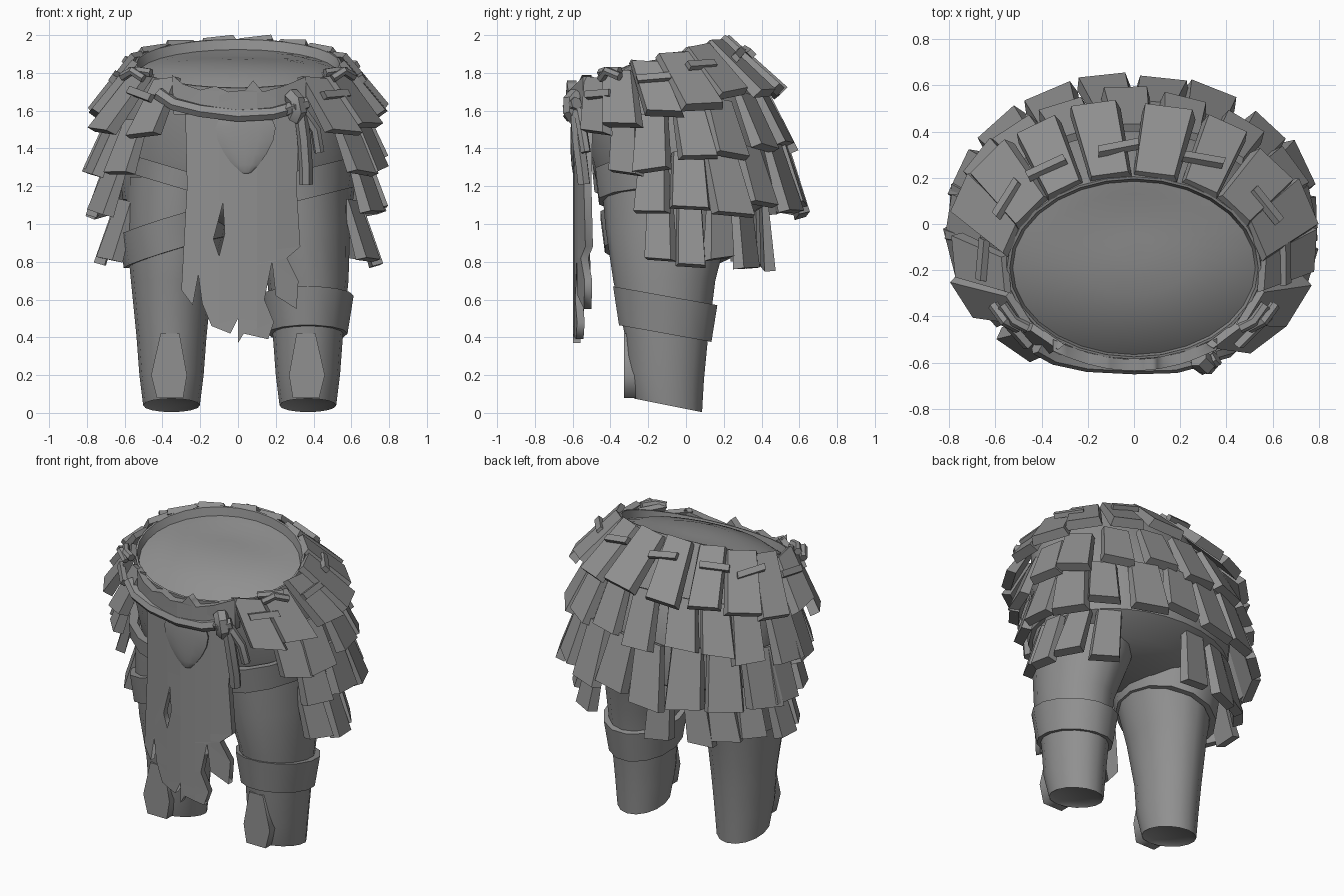
import bpy, bmesh, math, random
from mathutils import Vector, Matrix

random.seed(4)
cube = bpy.data.objects.get("Cube")
if cube:
    bpy.data.objects.remove(cube, do_unlink=True)

grey = bpy.data.materials.new("plain grey")
grey.use_nodes = True
grey.diffuse_color = (0.28, 0.28, 0.28, 1)
grey.node_tree.nodes["Principled BSDF"].inputs["Base Color"].default_value = grey.diffuse_color


def finish(bm, name, smooth=False):
    bmesh.ops.recalc_face_normals(bm, faces=bm.faces)
    mesh = bpy.data.meshes.new(name)
    bm.to_mesh(mesh)
    bm.free()
    obj = bpy.data.objects.new(name, mesh)
    bpy.context.collection.objects.link(obj)
    mesh.materials.append(grey)
    if smooth:
        bpy.ops.object.select_all(action="DESELECT")
        obj.select_set(True)
        bpy.context.view_layer.objects.active = obj
        bpy.ops.object.shade_smooth_by_angle(angle=math.radians(38))
    return obj


def loft(name, rings, sides=24, loop=False):
    """Rings are (z, cx, cy, rx, ry, slope_x, slope_y)."""
    bm = bmesh.new()
    rows = []
    for z, cx, cy, rx, ry, sx, sy in rings:
        row = []
        for i in range(sides):
            a = math.tau * i / sides
            x, y = rx * math.cos(a), ry * math.sin(a)
            row.append(bm.verts.new((cx + x, cy + y, z + sx * x + sy * y)))
        rows.append(row)
    pairs = list(zip(rows, rows[1:])) + ([(rows[-1], rows[0])] if loop else [])
    for a, b in pairs:
        for i in range(sides):
            j = (i + 1) % sides
            bm.faces.new((a[i], a[j], b[j], b[i]))
    if not loop:
        bm.faces.new(rows[0])
        bm.faces.new(rows[-1])
    return finish(bm, name, True)


def band(name, z, h, cx, cy, rx, ry, flare, sx=0, sy=0):
    t = 0.05
    return loft(name, [(z + h, cx, cy, rx - t, ry - t, sx, sy), (z + h, cx, cy, rx + flare, ry + flare, sx, sy),
                       (z - h, cx, cy, rx - flare, ry - flare, sx, sy),
                       (z - h, cx, cy, rx - t, ry - t, sx, sy)], 14, True)


def curve_mesh(name, curve):
    obj = bpy.data.objects.new(name, curve)
    bpy.context.collection.objects.link(obj)
    bpy.context.view_layer.update()
    mesh = bpy.data.meshes.new_from_object(obj.evaluated_get(bpy.context.evaluated_depsgraph_get()))
    bm = bmesh.new()
    bm.from_mesh(mesh)
    bpy.data.objects.remove(obj)
    bmesh.ops.remove_doubles(bm, verts=bm.verts, dist=0.0005)
    return bm


def add_spline(curve, pts, closed):
    s = curve.splines.new("POLY")
    s.points.add(len(pts) - 1)
    for p, co in zip(s.points, pts):
        p.co = (*co, 1)
    s.use_cyclic_u = closed


def cloth(name, outlines, y, depth, bend=0.0, cuts=()):
    """Upright sheet cut from x/z outlines, bent back toward its sides."""
    c = bpy.data.curves.new(name, "CURVE")
    c.dimensions, c.fill_mode, c.extrude = "2D", "BOTH", depth
    for pts in outlines:
        add_spline(c, [(x, z, 0) for x, z in pts], True)
    bm = curve_mesh(name, c)
    bm.transform(Matrix.Translation((0, y, 0)) @ Matrix.Rotation(math.pi / 2, 4, "X"))
    for x in cuts:
        bmesh.ops.bisect_plane(bm, geom=bm.verts[:] + bm.edges[:] + bm.faces[:],
                               plane_co=(x, 0, 0), plane_no=(1, 0, 0))
    for v in bm.verts:
        v.co.y += bend * v.co.x ** 2
    return finish(bm, name)


def rope(name, pts, radius):
    c = bpy.data.curves.new(name, "CURVE")
    c.dimensions, c.bevel_depth, c.bevel_resolution, c.use_fill_caps = "3D", radius, 1, True
    add_spline(c, pts, False)
    return finish(curve_mesh(name, c), name, True)


def on_ring(ring, a):
    cy, rx, ry, z, slope = ring
    return Vector((rx * math.sin(a), cy + ry * math.cos(a), z + slope * math.cos(a)))


def tangent(ring, a):
    return Vector((ring[1] * math.cos(a), -ring[2] * math.sin(a), 0)).normalized()


def slab(bm, top, bottom, side, w0, w1, t0, t1):
    """Tapered block from top to bottom; its back lies on the line."""
    out = side.cross(bottom - top).normalized()
    if out.z < 0:
        out = -out
    vs = []
    for p, w, t in ((top, w0, t0), (bottom, w1, t1)):
        for s, o in ((-0.5, 0), (0.5, 0), (0.44, t), (-0.44, t)):
            vs.append(bm.verts.new(p + side * s * w + out * o))
    bm.faces.new(vs[:4])
    bm.faces.new(vs[4:])
    for i in range(4):
        j = (i + 1) % 4
        bm.faces.new((vs[i], vs[j], vs[4 + j], vs[4 + i]))


def tier(name, upper, lower, angles, width):
    bm = bmesh.new()
    for deg in angles:
        a = math.radians(deg + random.uniform(-2, 2))
        top, low = on_ring(upper, a), on_ring(lower, a)
        side = tangent(lower, a)
        low += side * random.uniform(-0.03, 0.03)
        low += (low - top) * random.uniform(-0.12, 0.07)
        side = (side + Vector((0, 0, random.uniform(-0.15, 0.15)))).normalized()
        w = width * random.uniform(0.9, 1.1)
        slab(bm, top, low, side, w * 0.82, w, 0.035, 0.06)
    return finish(bm, name)


def spread(n, limit):
    return [-limit + 2 * limit * i / (n - 1) for i in range(n)]


# Hips: outside up from the crotch over a bulging seat, over the thin rim, then a low domed cap
loft("hips", [(0.98, 0, -0.06, 0.2, 0.15, 0, 0), (1.03, 0, -0.03, 0.48, 0.34, 0, 0),
              (1.13, 0, 0.01, 0.61, 0.46, 0, 0), (1.36, 0, 0, 0.64, 0.5, 0, 0.06),
              (1.6, 0, -0.09, 0.625, 0.47, 0, 0.2), (1.85, 0, -0.19, 0.55, 0.395, 0, 0.33),
              (1.85, 0, -0.19, 0.538, 0.385, 0, 0.33), (1.8, 0, -0.19, 0.525, 0.375, 0, 0.33),
              (1.84, 0, -0.17, 0.42, 0.3, 0, 0.24), (1.865, 0, -0.13, 0.26, 0.18, 0, 0.14),
              (1.875, 0, -0.11, 0.08, 0.06, 0, 0.1)], 28)

# Legs with slanted, hollow ends and shin plates
for name, s, cx in (("left", 1, 0.37), ("right", -1, 0.352)):
    loft(name + "_leg", [(1.25, 0.3 * s, -0.08, 0.29, 0.37, 0, 0), (0.97, 0.325 * s, -0.1, 0.268, 0.325, 0, 0),
                         (0.7, cx * s, -0.115, 0.215, 0.27, 0, 0), (0.4, cx * s, -0.105, 0.185, 0.22, 0, -0.08),
                         (0.2, cx * s, -0.11, 0.17, 0.205, 0, -0.12), (0.04, cx * s, -0.095, 0.15, 0.18, 0, -0.2),
                         (0.06, cx * s, -0.095, 0.12, 0.15, 0, -0.2)], 16)
    cloth(name + "_shin_plate", [[(s * x, z) for x, z in
          ((0.31, 0.42), (0.41, 0.42), (0.46, 0.2), (0.43, 0.08), (0.29, 0.08), (0.27, 0.2))]], -0.297, 0.03)

# Leg wrappings
band("left_shin_band", 0.52, 0.1, 0.368, -0.11, 0.228, 0.267, 0.016, 0, -0.18)
band("left_thigh_band", 1.2, 0.08, 0.31, -0.08, 0.315, 0.4, 0.01, 0.25, 0)
band("right_thigh_band", 0.94, 0.09, -0.33, -0.1, 0.287, 0.35, 0.012, 0.3, -0.05)
band("right_hip_strap", 1.24, 0.05, -0.31, -0.08, 0.31, 0.42, 0.005, -0.3, 0)

# Overlapping tiers of slabs; rings are (cy, rx, ry, z, front-back slope)
rim = (-0.19, 0.54, 0.39, 1.85, 0.12)
rim_low = (-0.08, 0.755, 0.56, 1.55, 0.14)
tier("tier_one", rim, rim_low, spread(14, 136), 0.22)
tier("tier_two", (-0.07, 0.63, 0.47, 1.6, 0.1), (-0.03, 0.745, 0.56, 1.29, 0.1), spread(13, 122), 0.225)
tier("tier_three", (0, 0.65, 0.5, 1.37, 0.05), (0.03, 0.74, 0.56, 1.05, 0.01), spread(12, 108), 0.225)
tier("tier_four", (-0.01, 0.61, 0.41, 1.12, 0), (0, 0.7, 0.41, 0.79, -0.02),
     [-108, -87, -66, -46, -28, -10, 46, 66, 87, 108], 0.18)

# Small toggles that pin the top tier
bm = bmesh.new()
for deg in (-128, -90, -58, -36, -6, 28, 62, 92, 128):
    a = math.radians(deg)
    mid = on_ring(rim, a).lerp(on_ring(rim_low, a), 0.34)
    side = tangent(rim_low, a)
    down = (on_ring(rim_low, a) - on_ring(rim, a)).normalized()
    out = side.cross(down)
    out = out if out.z > 0 else -out
    along = (side + down * random.uniform(-0.3, 0.3)).normalized()
    mid += out * 0.04
    slab(bm, mid - along * 0.09, mid + along * 0.09, down, 0.045, 0.045, 0.03, 0.03)
finish(bm, "toggles")

# Torn front apron with a slit, and its ragged upper fold
bends = (-0.2, -0.1, 0, 0.1, 0.2)
edge = [(-0.28, 1.63), (0.33, 1.63), (0.31, 1.2), (0.33, 0.88), (0.26, 0.82),
        (0.32, 0.7), (0.31, 0.55), (0.2, 0.62), (0.18, 0.8), (0.14, 0.6), (0.19, 0.48), (0.16, 0.39),
        (0.03, 0.42), (0, 0.37), (0, 0.5), (-0.04, 0.42), (-0.14, 0.46), (-0.19, 0.58), (-0.21, 0.73),
        (-0.24, 0.57), (-0.3, 0.65), (-0.27, 1.2)]
slit = [(-0.08, 1.11), (-0.07, 0.95), (-0.1, 0.83), (-0.13, 0.92)]
cloth("apron", [edge, slit], -0.578, 0.02, 0.6, bends)
fold = [(-0.35, 1.79), (-0.29, 1.74), (-0.2, 1.71), (-0.12, 1.73), (-0.05, 1.7), (0.04, 1.71), (0.08, 1.76),
        (0.13, 1.7), (0.24, 1.73), (0.36, 1.78), (0.36, 1.58), (-0.34, 1.58)]
cloth("apron_top_fold", [fold], -0.61, 0.025, 0.7, bends)

# Soft swag fold on the apron
bm = bmesh.new()
bmesh.ops.create_uvsphere(bm, u_segments=14, v_segments=8, radius=1)
for v in bm.verts:
    v.co = (0.04 + v.co.x * (0.15 + 0.07 * v.co.z), -0.592 + v.co.y * 0.02, 1.44 + v.co.z * 0.18)
finish(bm, "swag_fold", True)

# Belt rope, side lashings, knot and hanging ends
rope("belt", [(-0.42, -0.53, 1.69), (-0.34, -0.575, 1.635), (-0.2, -0.605, 1.6),
              (0, -0.615, 1.575), (0.18, -0.61, 1.585), (0.31, -0.575, 1.62)], 0.036)
for s in (-1, 1):
    for k in range(2):
        x = s * (0.52 + 0.04 * k)
        rope("lashing", [(x - 0.06 * s, -0.45, 1.8 - 0.03 * k), (x, -0.42, 1.81), (x + 0.05 * s, -0.35, 1.81 - 0.03 * k)], 0.024)
rope("knot", [(0.28, -0.58, 1.68), (0.31, -0.61, 1.65), (0.32, -0.61, 1.6), (0.3, -0.58, 1.56)], 0.045)
rope("knot_wrap", [(0.25, -0.58, 1.6), (0.3, -0.62, 1.62), (0.36, -0.58, 1.64)], 0.035)
rope("long_rope_end", [(0.33, -0.58, 1.6), (0.35, -0.57, 1.45), (0.36, -0.55, 1.3), (0.36, -0.54, 1.21)], 0.036)
rope("short_rope_end", [(0.34, -0.57, 1.6), (0.41, -0.55, 1.5), (0.43, -0.53, 1.38)], 0.028)
